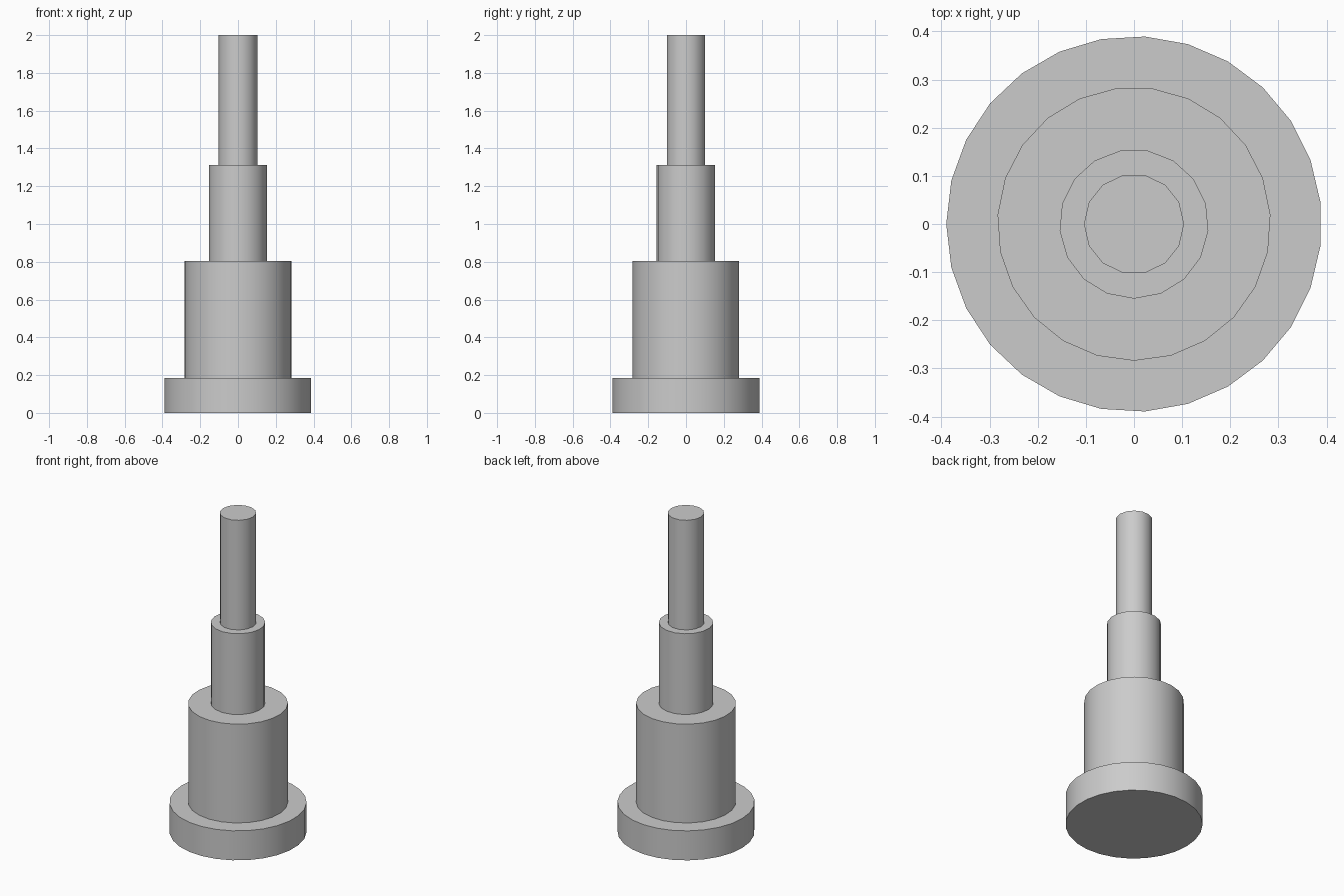
import bpy
import math

cube = bpy.data.objects.get("Cube")
if cube:
    bpy.data.objects.remove(cube, do_unlink=True)

grey = bpy.data.materials.new("plain_grey")
grey.use_nodes = True
colour = (0.6, 0.6, 0.6, 1.0)
grey.diffuse_color = colour
grey.node_tree.nodes["Principled BSDF"].inputs["Base Color"].default_value = colour


def tier(name, sides, radius, bottom, top, first_corner):
    """One upright cylinder, with a corner pointing at the given angle."""
    bpy.ops.mesh.primitive_cylinder_add(
        vertices=sides, radius=radius, depth=top - bottom,
        location=(0, 0, (bottom + top) / 2))
    obj = bpy.context.object
    obj.name = name
    # The primitive's first corner points along +y
    obj.rotation_euler.z = math.radians(first_corner - 90)
    bpy.ops.object.transform_apply(location=False, rotation=True, scale=False)
    obj.data.materials.append(grey)
    bpy.ops.object.shade_smooth_by_angle(angle=math.radians(30))
    return obj


# Stepped tower, each tier standing on the one below
tier("base_disc", 27, 0.39, 0.0, 0.185, 180)
tier("lower_drum", 23, 0.284, 0.185, 0.805, -90)
tier("middle_shaft", 17, 0.155, 0.805, 1.312, -90)
tier("top_rod", 14, 0.104, 1.312, 2.0, 0)
